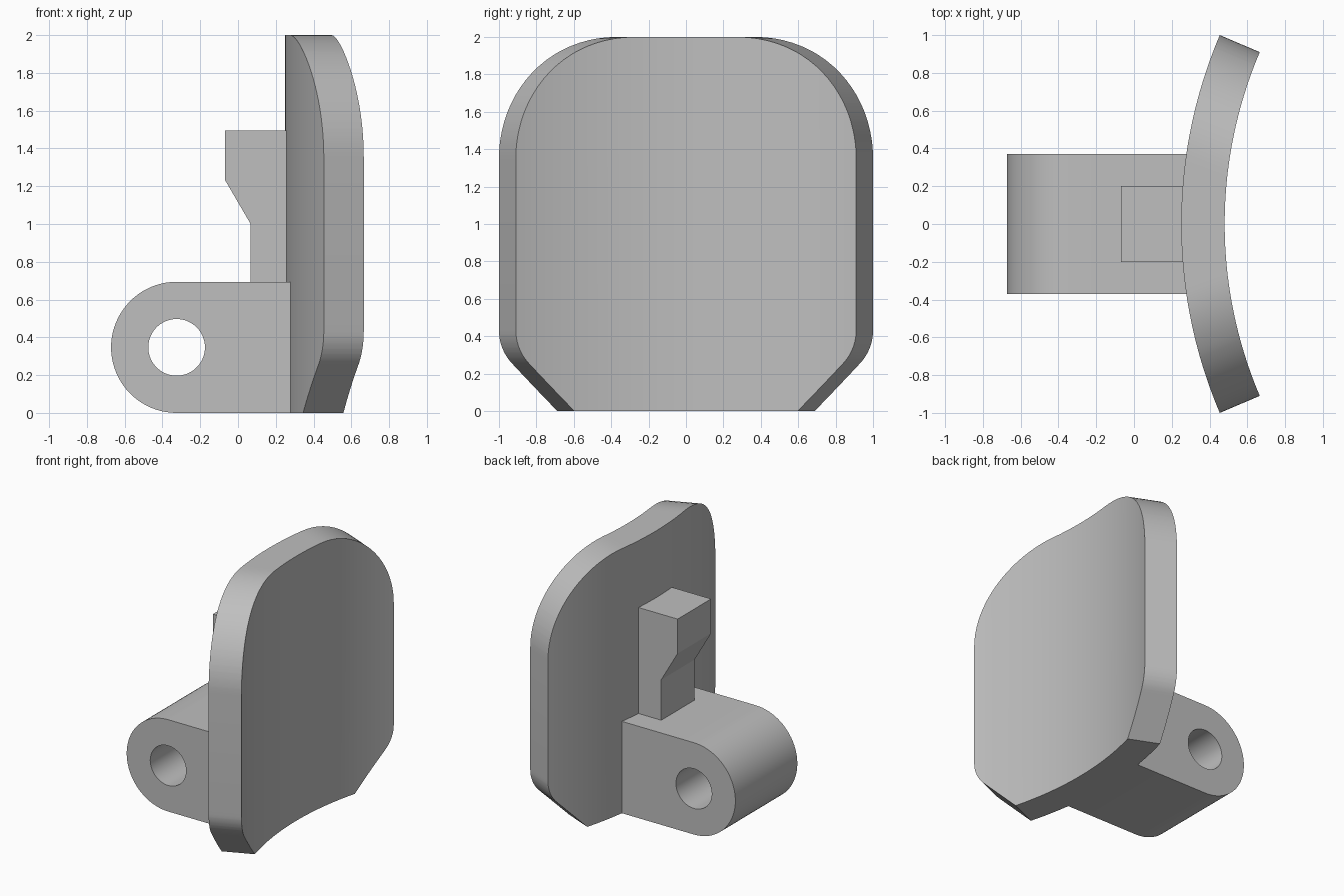
import bpy, bmesh
from math import asin, sin, cos, sqrt, radians, pi

if "Cube" in bpy.data.objects:
    bpy.data.objects.remove(bpy.data.objects["Cube"])

grey = bpy.data.materials.new("plain grey")
grey.use_nodes = True
colour = (0.52, 0.52, 0.52, 1)
grey.diffuse_color = colour
grey.node_tree.nodes["Principled BSDF"].inputs["Base Color"].default_value = colour


def make_object(name, bm):
    bmesh.ops.recalc_face_normals(bm, faces=bm.faces)
    mesh = bpy.data.meshes.new(name)
    bm.to_mesh(mesh)
    bm.free()
    mesh.materials.append(grey)
    obj = bpy.data.objects.new(name, mesh)
    bpy.context.collection.objects.link(obj)
    return obj


def extrude_profile(name, points, half_width):
    """Side profile in x and z, extruded evenly along y."""
    bm = bmesh.new()
    face = bm.faces.new([bm.verts.new((x, -half_width, z)) for x, z in points])
    moved = bmesh.ops.extrude_face_region(bm, geom=[face])["geom"]
    verts = [v for v in moved if isinstance(v, bmesh.types.BMVert)]
    bmesh.ops.translate(bm, verts=verts, vec=(0, 2 * half_width, 0))
    return make_object(name, bm)


def arc(cx, cz, r, start, end, steps):
    angles = [radians(start + (end - start) * i / steps) for i in range(steps + 1)]
    return [(cx + r * cos(a), cz + r * sin(a)) for a in angles]


def smooth(obj):
    bpy.ops.object.select_all(action="DESELECT")
    obj.select_set(True)
    bpy.context.view_layer.objects.active = obj
    bpy.ops.object.shade_smooth_by_angle(angle=radians(20))


# Curved plate: concave towards +x, with rounded top and chamfered bottom corners
CENTRE_X, OUTER, INNER = 2.80, 2.55, 2.32
HALF_ANGLE = asin(1 / OUTER)
TOP_R, LOW_R, CHAMFER = 0.65, 0.25, 0.33
LOW_START = CHAMFER + LOW_R * (sqrt(2) - 1)


def top_height(d):
    return 2 - TOP_R + sqrt(max(0, TOP_R ** 2 - (TOP_R - d) ** 2))


def bottom_height(d):
    if d < LOW_R * (1 - cos(pi / 4)):
        return LOW_START - sqrt(max(0, LOW_R ** 2 - (LOW_R - d) ** 2))
    return max(0, CHAMFER - d)


# Distances in from the plate's side edge
depths = {round(TOP_R * (1 - cos(pi / 2 * i / 20)), 5) for i in range(21)}
depths |= {round(LOW_R * (1 - cos(pi / 4 * i / 8)), 5) for i in range(9)}
depths.add(CHAMFER)
half = [(HALF_ANGLE - asin(d / OUTER), HALF_ANGLE - asin(d / INNER),
         bottom_height(d), top_height(d)) for d in sorted(depths)]
last_outer, last_inner = half[-1][:2]
half += [(last_outer * (1 - i / 8), last_inner * (1 - i / 8), 0, 2)
         for i in range(1, 9)]
columns = half + [(-a, -b, lo, hi) for a, b, lo, hi in reversed(half[:-1])]

bm = bmesh.new()
rings = []
for a, b, lo, hi in columns:
    corners = [(OUTER, a, lo), (OUTER, a, hi), (INNER, b, hi), (INNER, b, lo)]
    rings.append([bm.verts.new((CENTRE_X - r * cos(t), r * sin(t), z))
                  for r, t, z in corners])
for p, q in zip(rings, rings[1:]):
    for i in range(4):
        j = (i + 1) % 4
        bm.faces.new((p[i], p[j], q[j], q[i]))
bm.faces.new(rings[0])
bm.faces.new(rings[-1])
plate = make_object("curved_plate", bm)

# Hinge block with a round end and a pin hole
R = 0.347
hinge = extrude_profile(
    "hinge_block",
    [(0.36, 0), (0.36, 2 * R)] + arc(-0.325, R, R, 90, 270, 40), 0.37)
cutter = extrude_profile("pin_hole_cutter", arc(-0.325, R, 0.15, 0, 354, 59), 0.5)
cutter.hide_render = True
cut = hinge.modifiers.new("pin hole", "BOOLEAN")
cut.operation = "DIFFERENCE"
cut.solver = "EXACT"
cut.object = cutter
bpy.context.view_layer.objects.active = hinge
bpy.ops.object.modifier_apply(modifier=cut.name)
bpy.data.objects.remove(cutter)

# Stepped catch above the hinge block
catch = extrude_profile(
    "catch",
    [(0.33, 0.65), (0.33, 1.495), (-0.07, 1.495), (-0.07, 1.235),
     (0.067, 1.0), (0.067, 0.65)], 0.2)

for part in (plate, hinge, catch):
    smooth(part)
